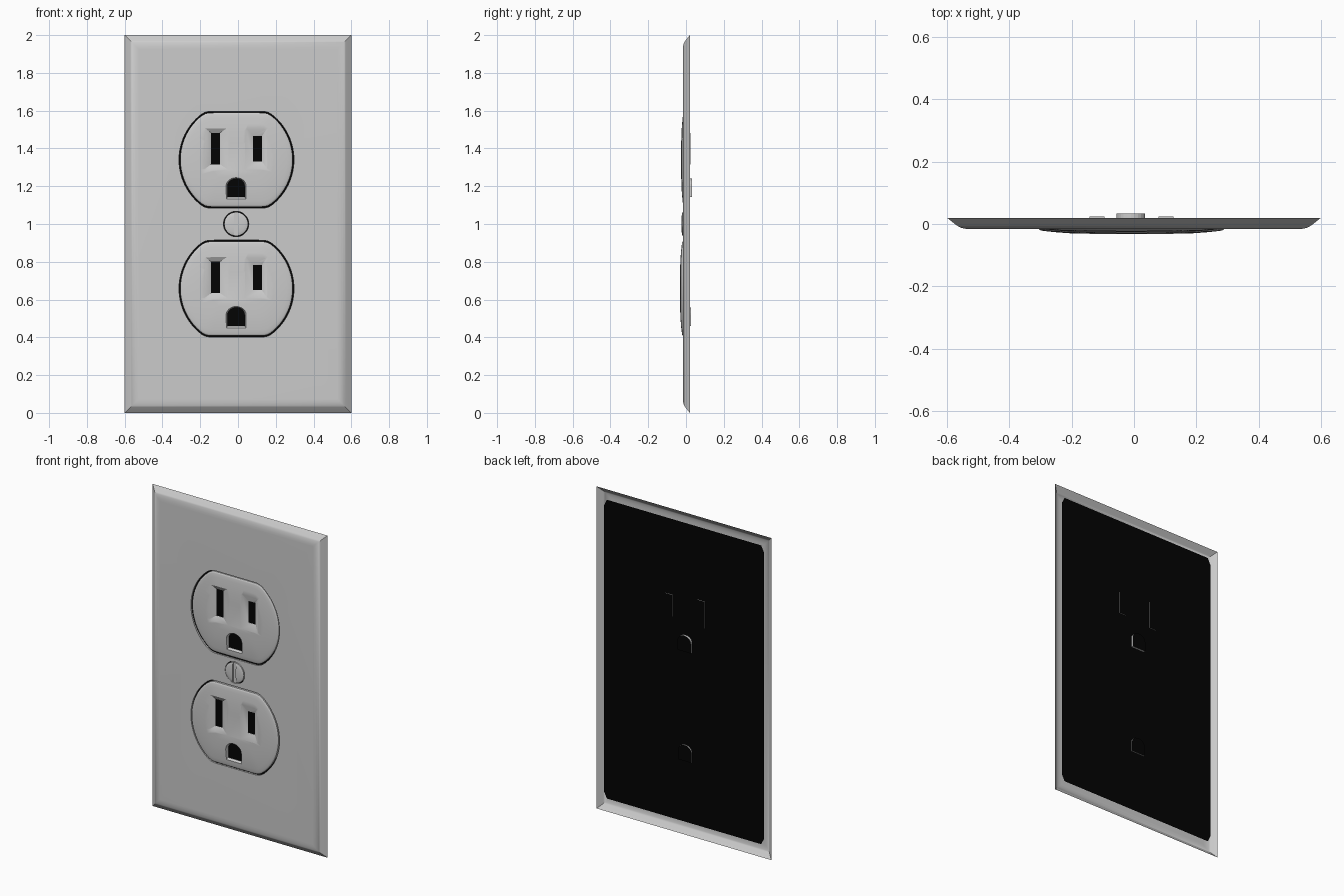
import bpy, bmesh, math

if "Cube" in bpy.data.objects:
    bpy.data.objects.remove(bpy.data.objects["Cube"])

BLACK = bpy.data.materials.new("black")
BLACK.diffuse_color = (0.001, 0.001, 0.001, 1)
BLACK.use_nodes = True
BLACK.node_tree.nodes["Principled BSDF"].inputs["Base Color"].default_value = BLACK.diffuse_color
CX = -0.008          # receptacle centre line
BACK_Y = 0.019       # black backing sheet
FACE_Y = -0.016      # front of the plate
BASE_Y = 0.0         # rear edge of the receptacle walls


def add_ring(bm, pts, y):
    return [bm.verts.new((x, y, z)) for x, z in pts]


def loft(bm, layers, cap_start=True, cap_end=True):
    rings = [add_ring(bm, p, y) for p, y in layers]
    for a, b in zip(rings, rings[1:]):
        for i in range(len(a)):
            j = (i + 1) % len(a)
            bm.faces.new((a[i], a[j], b[j], b[i]))
    if cap_start:
        bm.faces.new(rings[0])
    if cap_end:
        bm.faces.new(rings[-1])
    return rings


def fill(bm, rings):
    edges = []
    for r in rings:
        for a, b in zip(r, r[1:] + r[:1]):
            edges.append(bm.edges.get((a, b)) or bm.edges.new((a, b)))
    bmesh.ops.triangle_fill(bm, use_beauty=True, edges=edges, normal=(0, -1, 0))


def finish(bm, name, mat=None, front_sheet=False):
    bmesh.ops.recalc_face_normals(bm, faces=bm.faces)
    if front_sheet and sum(f.normal.y * f.calc_area() for f in bm.faces) > 0:
        bmesh.ops.reverse_faces(bm, faces=bm.faces)
    me = bpy.data.meshes.new(name)
    bm.to_mesh(me)
    bm.free()
    ob = bpy.data.objects.new(name, me)
    bpy.context.collection.objects.link(ob)
    if mat:
        me.materials.append(mat)
    return ob


def activate(ob):
    bpy.ops.object.select_all(action='DESELECT')
    ob.select_set(True)
    bpy.context.view_layer.objects.active = ob


def smooth(ob):
    activate(ob)
    bpy.ops.object.shade_smooth_by_angle(angle=math.radians(32))


def cut(ob, cutter):
    cutter.hide_render = True
    activate(ob)
    m = ob.modifiers.new("cut", 'BOOLEAN')
    m.operation, m.object, m.solver = 'DIFFERENCE', cutter, 'EXACT'
    bpy.ops.object.modifier_apply(modifier=m.name)
    bpy.data.objects.remove(cutter)


def open_back(ob, y):
    # remove the hidden rear cap
    bm = bmesh.new()
    bm.from_mesh(ob.data)
    rear = [f for f in bm.faces if all(abs(v.co.y - y) < 1e-5 for v in f.verts)]
    bmesh.ops.delete(bm, geom=rear, context='FACES')
    bm.to_mesh(ob.data)
    bm.free()


def rect(x0, x1, z0, z1):
    return [(x0, z0), (x1, z0), (x1, z1), (x0, z1)]


def circle(x, z, r, n=48):
    return [(x + r * math.cos(2 * math.pi * i / n),
             z + r * math.sin(2 * math.pi * i / n)) for i in range(n)]


def outline(zc, r, h, n=96):
    # circle with flattened top and bottom, corners softened
    p = [(CX + x, zc + max(-h, min(h, z))) for x, z in circle(0, 0, r, n)]
    for _ in range(2):
        p = [tuple((p[i - 1][k] + 2 * p[i][k] + p[(i + 1) % n][k]) / 4
                   for k in (0, 1)) for i in range(n)]
    return p


def arch(x, z0, w, h, n=12):
    # ground hole: straight bottom, rounded top
    zc = z0 + h - w * 0.85
    return [(x - w, z0), (x + w, z0)] + [
        (x + w * math.cos(math.pi * i / n), zc + 0.85 * w * math.sin(math.pi * i / n))
        for i in range(n + 1)]


def slots(zc):
    # (hole, funnel mouth, rear end of the tube behind)
    return [
        (rect(-0.143, -0.095, zc - 0.024, zc + 0.143),
         rect(-0.184, -0.048, zc - 0.056, zc + 0.174), 0.024),
        (rect(0.079, 0.127, zc - 0.008, zc + 0.126),
         rect(0.033, 0.159, zc - 0.056, zc + 0.174), 0.024),
        (arch(-0.010, zc - 0.198, 0.046, 0.098),
         arch(-0.010, zc - 0.216, 0.055, 0.122), 0.033)]


OUTLETS = [("upper", 1.340, 0.0), ("lower", 0.658, -0.006)]

# wall plate: rounded rim, front sheet with three openings, short lips
bm = bmesh.new()
profile = [(0, 0.02), (0.015, 0.008), (0.03, -0.004), (0.038, -0.009),
           (0.047, -0.0128), (0.06, -0.0155), (0.075, FACE_Y)]
rim = loft(bm, [(rect(-0.6 + d, 0.6 - d, d, 2 - d), y) for d, y in profile],
           False, False)
openings = [outline(zc, 0.305, 0.256) for _, zc, _ in OUTLETS]
openings.append(circle(-0.01, 1.0, 0.067))
lips = [loft(bm, [(o, FACE_Y), (o, BASE_Y - 0.005)], False, False)[0]
        for o in openings]
fill(bm, [rim[-1]] + lips)
smooth(finish(bm, "wall_plate", front_sheet=True))

# black backing sheet, nearly flush with the rear rim
bm = bmesh.new()
x, z0, z1, c = 0.55, 0.08, 1.935, 0.02
bm.faces.new(add_ring(bm, [
    (-x + c, z0), (x - c, z0), (x, z0 + 2 * c), (x, z1 - 2 * c),
    (x - c, z1), (-x + c, z1), (-x, z1 - 2 * c), (-x, z0 + 2 * c)], BACK_Y))
finish(bm, "backing_sheet", BLACK)

for name, zc, dy in OUTLETS:
    # receptacle face: gently domed, with funnelled slots
    bm = bmesh.new()
    dome = [(0, -0.0105), (0.003, -0.0135), (0.010, -0.0155), (0.03, -0.018),
            (0.06, -0.021), (0.10, -0.0238), (0.16, -0.0255)]
    loft(bm, [(outline(zc, 0.298, 0.249), BASE_Y)] +
         [(outline(zc, 0.298 - k, 0.249 - k), y + dy) for k, y in dome])
    face = finish(bm, name + "_receptacle")
    bm = bmesh.new()
    for hole, mouth, _ in slots(zc):
        loft(bm, [(mouth, -0.027 + dy), (hole, -0.009 + dy), (hole, 0.01)])
    cut(face, finish(bm, "slot_cutter"))
    open_back(face, BASE_Y)
    smooth(face)

    # tubes behind the slots, and their black inner stops
    bm = bmesh.new()
    for hole, _, depth in slots(zc):
        loft(bm, [(hole, BASE_Y), (hole, depth + dy)], False, False)
    finish(bm, name + "_slot_tubes")
    bm = bmesh.new()
    for hole, _, _ in slots(zc):
        bm.faces.new(add_ring(bm, hole, -0.008 + dy))
    finish(bm, name + "_slot_stops", BLACK)
    # ground tube end reads dark from behind
    bm = bmesh.new()
    for hole, _, depth in slots(zc):
        if depth + dy > BACK_Y:
            bm.faces.new(add_ring(bm, hole, depth + dy))
    finish(bm, name + "_tube_ends", BLACK)

# centre screw with a vertical driver slot
bm = bmesh.new()
loft(bm, [(circle(-0.01, 1.0, r), y) for r, y in
          [(0.063, BASE_Y), (0.063, -0.019), (0.059, -0.0207),
           (0.045, -0.0228), (0.02, -0.024)]])
screw = finish(bm, "screw")
bm = bmesh.new()
s = rect(-0.021, 0.001, 0.9, 1.1)
loft(bm, [(s, -0.04), (s, -0.0165)])
cut(screw, finish(bm, "driver_slot_cutter"))
open_back(screw, BASE_Y)
smooth(screw)
